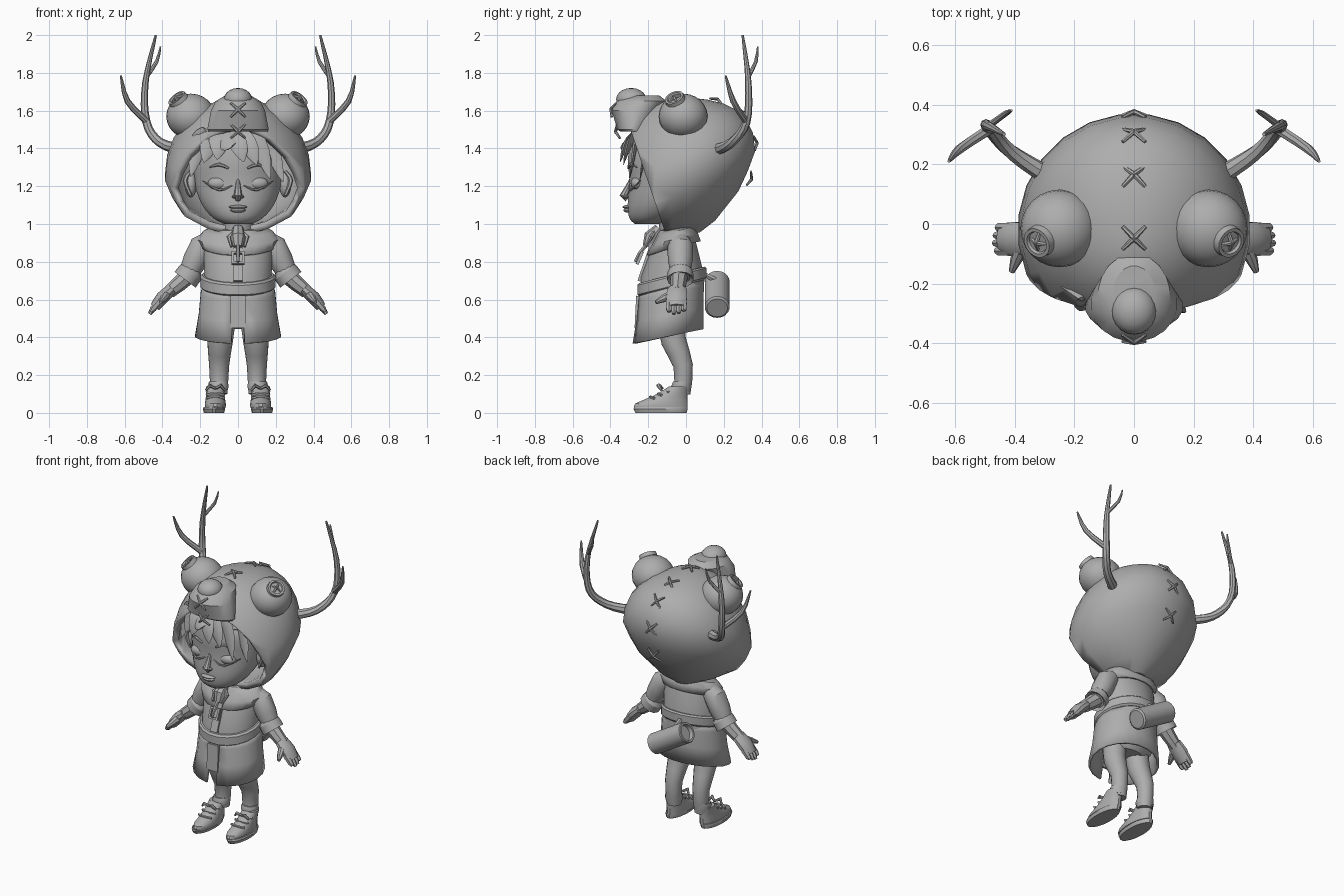
import bpy, bmesh, math
from mathutils import Vector, Matrix

cube = bpy.data.objects.get("Cube")
if cube:
    bpy.data.objects.remove(cube, do_unlink=True)

clay = bpy.data.materials.new("clay_grey")
clay.use_nodes = True
clay.diffuse_color = (.42, .42, .42, 1)
clay.node_tree.nodes["Principled BSDF"].inputs["Base Color"].default_value = clay.diffuse_color
parts = []


def finish(name, bm, mirror=False, thick=0):
    bmesh.ops.recalc_face_normals(bm, faces=bm.faces)
    mesh = bpy.data.meshes.new(name)
    bm.to_mesh(mesh)
    bm.free()
    mesh.materials.append(clay)
    part = bpy.data.objects.new(name, mesh)
    bpy.context.collection.objects.link(part)
    if thick:
        shell = part.modifiers.new("thickness", 'SOLIDIFY')
        shell.thickness, shell.offset = thick, -1
    if mirror:
        part.modifiers.new("mirror", 'MIRROR')
    parts.append(part)
    return part


def spline(rows, steps):
    """Smooth curve through rows of numbers."""
    last = len(rows) - 1
    out = []
    for i in range(last):
        before, start, end, after = (rows[min(max(i + k, 0), last)] for k in (-1, 0, 1, 2))
        for s in range(steps):
            t = s / steps
            out.append([b + t / 2 * (c - a + t * (2 * a - 5 * b + 4 * c - d + t * (3 * (b - c) + d - a)))
                        for a, b, c, d in zip(before, start, end, after)])
    return out + [list(rows[last])]


def loft(rings, capped=True):
    bm = bmesh.new()
    rows = [[bm.verts.new(p) for p in r] for r in rings]
    for low, high in zip(rows, rows[1:]):
        for i in range(len(low)):
            bm.faces.new((low[i - 1], low[i], high[i], high[i - 1]))
    if capped:
        bm.faces.new(rows[0])
        bm.faces.new(rows[-1])
    bmesh.ops.recalc_face_normals(bm, faces=bm.faces)
    return bm


def ring(z, half_width, front, back, tilt=0, x=0, sides=20):
    """Oval between two y values; tilt raises its back."""
    points = []
    for k in range(sides):
        a = (k + .5) * math.tau / sides
        y = (front + back) / 2 - (back - front) / 2 * math.cos(a)
        points.append(Vector((x + half_width * math.sin(a), y, z + tilt * y)))
    return points


def stack(name, rows, steps=1, capped=True, mirror=False, thick=0, **shape):
    rings = [ring(*row, **shape) for row in spline(rows, steps)]
    return finish(name, loft(rings, capped), mirror, thick)


def tube(name, points, radii, steps=1, flat=1, sides=8, mirror=False, axis=None, ref=(0, 1, 0)):
    """Sweep a section along points; radii are spread over the length, flat squashes along ref."""
    path = [Vector(p) for p in spline(points, steps)]
    last = len(path) - 1
    rings = []
    for i, p in enumerate(path):
        along = Vector(axis) if axis else path[min(i + 1, last)] - path[max(i - 1, 0)]
        side = along.cross(Vector(ref)).normalized()
        up = side.cross(along).normalized() * flat
        f = i / last * (len(radii) - 1)
        k = min(int(f), len(radii) - 2)
        radius = radii[k] + (f - k) * (radii[k + 1] - radii[k])
        turns = [j * math.tau / sides for j in range(sides)]
        rings.append([p + radius * (side * math.cos(a) + up * math.sin(a)) for a in turns])
    return finish(name, loft(rings), mirror)


def ball(name, place, size, mirror=False, sides=20):
    bm = bmesh.new()
    bmesh.ops.create_uvsphere(bm, u_segments=sides, v_segments=sides // 2, radius=1,
                              matrix=Matrix.Translation(place) @ Matrix.Diagonal((*size, 1)))
    return finish(name, bm, mirror)


def box(name, place, size, lean):
    bm = bmesh.new()
    bmesh.ops.create_cube(bm, size=1, matrix=Matrix.Translation(place)
                          @ Matrix.Rotation(lean, 4, 'X') @ Matrix.Diagonal((*size, 1)))
    return finish(name, bm)


def stitch(name, place, normal, size=.038, mirror=False):
    """Crossed pair of threads lying on a surface."""
    turn = Vector(normal).to_track_quat('Z', 'Y')
    for s in (1, -1):
        arc = [Vector(place) + turn @ Vector((k * size, k * s * size, .008 - .016 * abs(k)))
               for k in (-1, 0, 1)]
        tube(name, arc, (.006, .009, .006), sides=6, mirror=mirror, ref=normal)


# Hood: bowl below a tilted crease, dome above it, cut by a slanted plane for the face
def hood_ring(z, scale, tilt):
    return ring(z, .39 * scale, -.02 - .39 * scale ** .7, -.02 + .39 * scale, .36 * tilt, sides=24)


bowl = [hood_ring(1.255 - .3 * t, scale, 1 - t ** 4) for t, scale in ((1, .24), (.87, .45), (.57, .77), (.3, .9))]
angles = [math.radians(a) for a in range(0, 90, 14)]
dome = [hood_ring(1.255 + .415 * math.sin(a), math.cos(a), math.cos(a)) for a in angles]
hood = loft(bowl + dome)
bmesh.ops.bisect_plane(hood, geom=hood.verts[:] + hood.edges[:] + hood.faces[:],
                       plane_co=(0, -.19, 1.19), plane_no=(0, -.53, -.18), clear_outer=True)
finish("hood", hood, thick=.04)
stack("hood_snout", ((1.49, .16, -.35, -.2), (1.5, .165, -.365, -.19), (1.6, .145, -.395, -.14),
                     (1.65, .12, -.37, -.1), (1.68, .07, -.32, -.14)))
ball("hood_nose", (0, -.29, 1.66), (.075, .08, .06))

# Hood eyes with stitched buttons
eye = Vector((.25, -.015, 1.57))
ball("hood_eye", eye, (.13, .13, .12), True, 24)
look = Vector((.55, -.35, .72)).normalized()
tube("eye_button", [eye + look * d for d in (.11, .135, .135, .125)], (.055, .052, .04, .036),
     sides=18, mirror=True, axis=look)
stitch("button_thread", eye + look * .13, look, .022, True)

# Seam stitches over the middle of the hood
for a in map(math.radians, (5, 34, 62, 94)):
    y = -.02 + .39 * math.cos(a)
    height = 1.26 + .415 * math.sin(a) + .36 * math.cos(a) * y
    stitch("seam_stitch", (0, y, height), (0, math.cos(a), math.sin(a)))
stitch("low_seam_stitch", (0, .34, 1.24), (0, 1, -.3))
stitch("snout_stitch", (0, -.39, 1.605), (0, -1, .3))
stitch("snout_stitch", (0, -.365, 1.49), (0, -1, -.2))

# Antlers
tube("antler_beam", ((.27, .15, 1.39), (.41, .24, 1.43), (.485, .32, 1.54), (.49, .33, 1.75), (.435, .3, 2)),
     (.034, .025, .022, .017, .006), steps=4, mirror=True)
tube("antler_side_branch", ((.48, .32, 1.54), (.585, .25, 1.65), (.62, .21, 1.785)),
     (.019, .016, .005), steps=3, mirror=True)
tube("antler_back_branch", ((.485, .33, 1.78), (.43, .37, 1.86), (.41, .38, 1.94)),
     (.012, .01, .004), steps=2, mirror=True)

# Head and face
stack("head", ((1, .07, -.27, -.14), (1.03, .13, -.3, -.06), (1.1, .19, -.31, .03), (1.22, .23, -.3, .11),
               (1.4, .22, -.3, .13), (1.5, .08, -.16, .04)), steps=3, sides=28)
tube("nose_bridge", ((0, -.29, 1.24), (0, -.305, 1.2), (0, -.33, 1.15), (0, -.31, 1.13)),
     (.008, .014, .022, .015), ref=(1, 0, 0))
ball("nostril", (.018, -.318, 1.145), (.014, .016, .01), True, 12)
ball("upper_lip", (0, -.31, 1.09), (.05, .026, .01))
ball("lower_lip", (0, -.305, 1.073), (.04, .026, .013))
ball("closed_eye", (.1, -.255, 1.215), (.06, .038, .036), True)
tube("eyelashes", ((.03, -.3, 1.205), (.1, -.295, 1.18), (.19, -.24, 1.23)), (.003, .007, .002),
     steps=3, sides=6, mirror=True)
tube("eyebrow", ((.05, -.305, 1.295), (.1, -.295, 1.315), (.15, -.26, 1.3)), (.006, .01, .003),
     steps=2, sides=6, mirror=True)
ball("ear", (.25, -.1, 1.21), (.032, .045, .07), True)
tube("ear_rim", ((.25, -.14, 1.15), (.28, -.14, 1.23), (.25, -.13, 1.28)), (.008, .013, .008),
     steps=3, sides=6, mirror=True)
stack("neck", ((.9, .09, -.13, .03), (1.03, .08, -.15, .02)))

# Hair: cap, and broad fringe locks fanned out from a parting
stack("hair_cap", ((1.36, .235, -.19, .14), (1.41, .23, -.29, .14), (1.47, .19, -.285, .12), (1.52, .1, -.2, .06)))
for i in range(8):
    x = .07 * i - .25
    y = 1.8 * x * x - .35
    tip = 1.38 - .65 * abs(x + .05) + .03 * (i % 2)
    tube("fringe_lock", ((.4 * x - .06, -.25, 1.49), (.75 * x - .02, y + .03, 1.42), (x, y, tip)),
         (.035, .055, .04, .002), steps=4, flat=.3, sides=6)

# Jacket: torso, shoulder yoke, belt and split skirt
stack("jacket_torso", ((.965, .12, -.14, .03), (.94, .175, -.155, .045), (.88, .185, -.18, .06),
                       (.72, .18, -.24, .1), (.62, .185, -.24, .095)))
stack("shoulder_yoke", ((1, .1, -.135, .025), (.975, .185, -.155, .05), (.935, .215, -.18, .065),
                        (.89, .192, -.21, .08)), capped=False, thick=.012, tilt=.25)
stack("belt", ((.68, .19, -.25, .1), (.69, .2, -.26, .11), (.74, .2, -.26, .11), (.75, .19, -.25, .1)), tilt=.25)
skirt = loft([ring(*row, tilt=.2) for row in (
    (.69, .19, -.245, .09), (.65, .2, -.255, .095), (.54, .21, -.265, .095), (.425, .23, -.285, .095))], False)
slit = [f for f in skirt.faces if abs(f.calc_center_median().x) < .01
        and f.calc_center_median().y < -.1 and f.calc_center_median().z < .57]
bmesh.ops.delete(skirt, geom=slit, context='FACES')
finish("skirt", skirt, thick=.015)
box("front_flap", (0, -.26, .535), (.08, .016, .17), -.05)
stack("shorts", ((.62, .17, -.21, .07), (.5, .17, -.19, .05), (.45, .12, -.14, .01)))

# Collar clasp, placket and square buckle
box("placket", (0, -.205, .82), (.05, .02, .26), -.33)
tube("collar_knot", ((0, -.14, .975), (0, -.185, .93), (0, -.205, .88)), (.03, .04, .025))
tube("collar_cord", ((.01, -.16, .97), (.05, -.185, .93), (.035, -.215, .88)), (.01, .012, .007),
     sides=6, mirror=True)
for s in (1, -1):
    box("buckle_side", (.028 * s, -.245, .82), (.012, .016, .068), -.4)
    box("buckle_bar", (0, -.245 + .012 * s, .82 + .028 * s), (.068, .016, .012), -.4)
tube("strap_tail", ((0, -.21, .89), (0, -.25, .84), (0, -.27, .8)), (.012, .008), sides=6)

# Arms and hands
tube("sleeve", ((.14, -.035, .92), (.19, -.03, .88), (.225, -.03, .81), (.255, -.03, .75)),
     (.05, .068, .066, .055), sides=12, mirror=True)
slope = Vector((.6, 0, -.8))
tube("cuff", [Vector((.25, -.03, .745)) + slope * d for d in (-.025, 0, .05, .035)],
     (.05, .068, .07, .052), sides=12, mirror=True, axis=slope)
tube("forearm", ((.25, -.035, .74), (.31, -.04, .685), (.365, -.045, .64)), (.048, .036), mirror=True)
tube("palm", ((.35, -.045, .655), (.4, -.05, .61), (.44, -.05, .56)), (.03, .035, .027),
     steps=2, flat=1.7, sides=10, mirror=True)
for i in range(4):
    y = .026 * i - .09
    drop = .012 * abs(i - 1.3)
    tube("finger", ((.415, y, .59), (.45, y, .55), (.47 - drop / 2, y, .52 + drop)),
         (.019, .017, .01), sides=6, mirror=True)
tube("thumb", ((.375, -.07, .63), (.395, -.12, .605), (.41, -.16, .585)), (.025, .02, .01),
     mirror=True, ref=(0, 0, 1))

# Legs and shoes
tube("leg", ((.085, -.08, .5), (.095, -.065, .38), (.1, -.015, .25), (.1, -.02, .1)),
     (.075, .068, .053, .044), steps=2, sides=14, mirror=True)
stack("ankle_sock", ((.11, .046, -.075, .025), (.14, .055, -.08, .03), (.165, .05, -.07, .03)),
      x=.104, sides=14, mirror=True)
stack("shoe_sole", ((0, .054, -.27, .005), (.02, .06, -.28, .01), (.03, .056, -.275, .01)), x=.127, mirror=True)
stack("shoe", ((.025, .055, -.275, .01), (.05, .056, -.27, .01), (.09, .05, -.175, .01), (.14, .05, -.09, .015)),
      steps=2, x=.12, mirror=True)
for i in range(3):
    y, z = .04 * i - .2, .09 + .016 * i
    lace = [(.12 + k * .047, y + .03 * abs(k), z - .012 * abs(k)) for k in (-1, -.4, .4, 1)]
    tube("shoe_lace", lace, (.008, .008), sides=6, mirror=True)
for s in (1, -1):
    tube("lace_bow", ((.12, -.125, .13), (.12 + .03 * s, -.145, .145), (.12 + .05 * s, -.13, .12)),
         (.007, .012, .006), sides=6, mirror=True)

# Slanted roll carried at the back, with a hollow end
low, high = Vector((.11, .165, .56)), Vector((-.12, .165, .695))
tube("bed_roll", [low.lerp(high, f) for f in (-.03, 0, 1, 1.02, 1.02, .92)],
     (.055, .066, .066, .062, .05, .048), sides=18, axis=high - low)
tube("roll_strap", ((-.03, .08, .74), (-.03, .165, .7)), (.015, .015), sides=6)

# Smooth shading with sharp creases
bpy.ops.object.select_all(action='DESELECT')
for part in parts:
    part.select_set(True)
bpy.context.view_layer.objects.active = parts[0]
bpy.ops.object.shade_smooth_by_angle(angle=math.radians(32))
